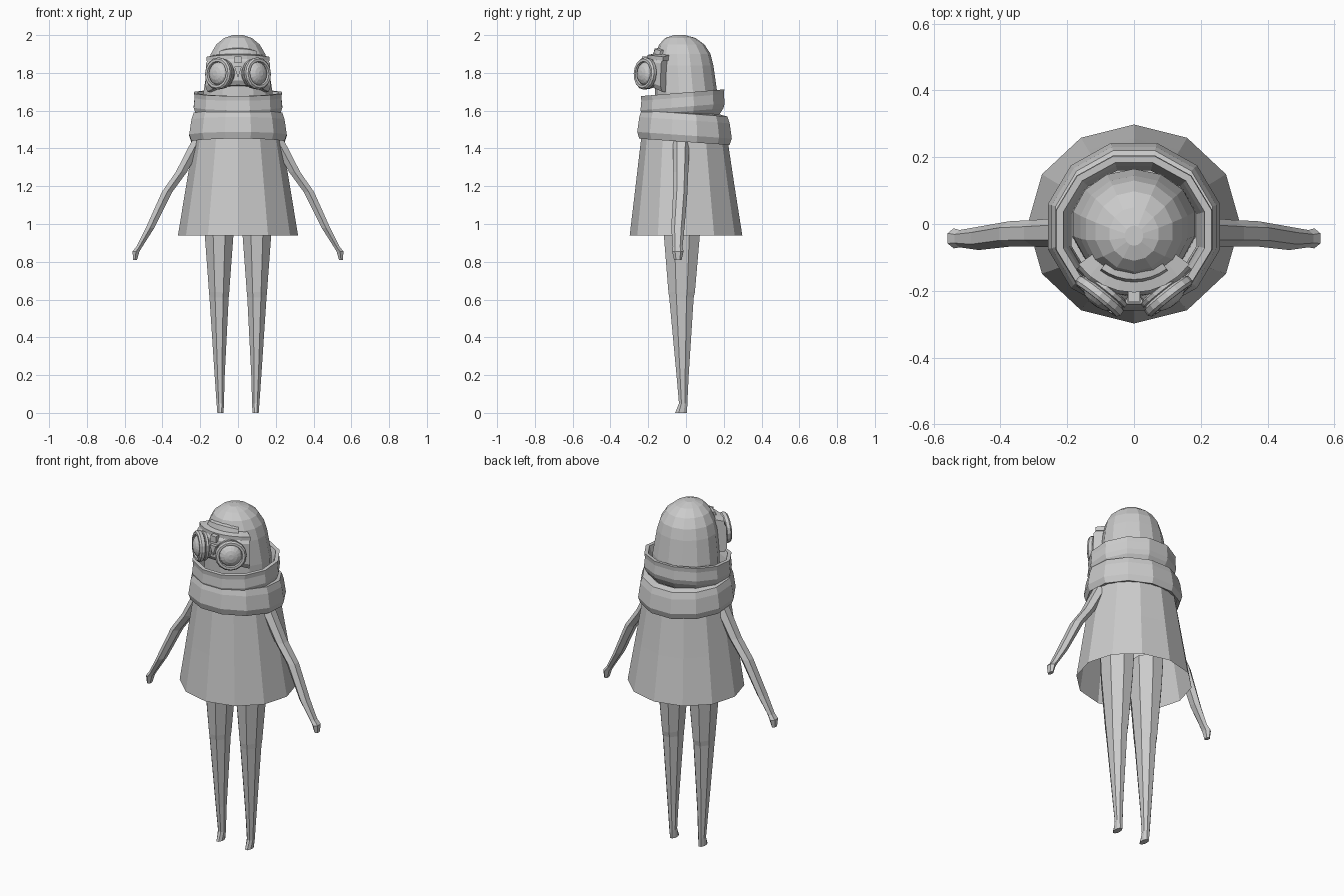
import bpy, bmesh, math
from mathutils import Vector, Matrix

cube = bpy.data.objects.get("Cube")
if cube:
    bpy.data.objects.remove(cube, do_unlink=True)

grey = bpy.data.materials.new("plain grey")
grey.use_nodes = True
colour = (0.6, 0.6, 0.6, 1)
grey.diffuse_color = colour
grey.node_tree.nodes["Principled BSDF"].inputs["Base Color"].default_value = colour


def finish(name, bm):
    bmesh.ops.recalc_face_normals(bm, faces=bm.faces)
    me = bpy.data.meshes.new(name)
    bm.to_mesh(me)
    bm.free()
    me.materials.append(grey)
    ob = bpy.data.objects.new(name, me)
    bpy.context.collection.objects.link(ob)
    return ob


def loft(name, rings, cap_start=False, cap_end=False, closed=True, matrix=None):
    """Skin a list of point rings."""
    bm = bmesh.new()
    rows = [[bm.verts.new(p) for p in ring] for ring in rings]
    n = len(rows[0])
    for a, b in zip(rows, rows[1:]):
        for i in range(n if closed else n - 1):
            j = (i + 1) % n
            bm.faces.new((a[i], a[j], b[j], b[i]))
    if cap_start:
        bm.faces.new(rows[0])
    if cap_end:
        bm.faces.new(rows[-1])
    if matrix:
        bm.transform(matrix)
    return finish(name, bm)


def oval(z, rx, ry, cx=0, cy=0, n=12, turn=0.0, tilt=0.0):
    pts = []
    for i in range(n):
        a = 2 * math.pi * (i + turn) / n
        x, y = rx * math.cos(a), ry * math.sin(a)
        pts.append(Vector((cx + x, cy + y, z + tilt * y)))
    return pts


# Flared coat, open at the hem
loft("coat", [oval(0.94, 0.318, 0.298), oval(1.2, 0.275, 0.262, cy=-0.005),
              oval(1.5, 0.225, 0.222, cy=-0.01)], cap_end=True)

# Hooded head
hood = [(1.5, 0.19, 0.165, 0), (1.7, 0.187, 0.165, 0), (1.84, 0.165, 0.155, -0.01),
        (1.9, 0.148, 0.145, -0.015), (1.95, 0.118, 0.12, -0.022),
        (1.985, 0.075, 0.08, -0.03), (2.0, 0.028, 0.03, -0.035)]
head = loft("hood", [oval(z, rx, ry, cy=c, n=14, turn=0.5) for z, rx, ry, c in hood],
            cap_end=True)

# Wrapped scarf: lower and upper rolls
lower = [(1.5, 0.2), (1.44, 0.23), (1.435, 0.25), (1.47, 0.262), (1.55, 0.25),
         (1.585, 0.238), (1.592, 0.2)]
upper = [(1.56, 0.205), (1.595, 0.23), (1.62, 0.238), (1.67, 0.233), (1.695, 0.236),
         (1.695, 0.215), (1.66, 0.205), (1.56, 0.19)]
loft("scarf_lower", [oval(z, r * 1.02, r * 0.99, cy=-0.008, turn=0.5, tilt=-0.07)
                     for z, r in lower])
loft("scarf_upper", [oval(z, r * 1.02, r * 0.97, cy=-0.018, turn=0.5, tilt=0.08)
                     for z, r in upper])

# Arms and legs
arm = [(0.20, -0.025, 1.46, 0.04, 0.045), (0.30, -0.028, 1.275, 0.034, 0.04),
       (0.375, -0.03, 1.17, 0.032, 0.038), (0.465, -0.043, 0.98, 0.026, 0.035),
       (0.522, -0.044, 0.88, 0.018, 0.026), (0.54, -0.043, 0.855, 0.021, 0.03),
       (0.545, -0.043, 0.81, 0.012, 0.02)]
leg = [(0.1, -0.02, 1.1, 0.09, 0.11), (0.1, -0.022, 0.94, 0.082, 0.103),
       (0.1, -0.023, 0.64, 0.058, 0.076), (0.1, -0.024, 0.61, 0.055, 0.07),
       (0.097, -0.018, 0.2, 0.029, 0.035), (0.094, -0.015, 0.05, 0.021, 0.024),
       (0.093, -0.026, 0.0, 0.018, 0.034)]
for side, s in (("left", 1), ("right", -1)):
    loft(side + "_arm", [oval(z, rx, ry, s * x, y, n=6, turn=0.5) for x, y, z, rx, ry in arm],
         cap_start=True, cap_end=True)
    loft(side + "_leg", [oval(z, rx, ry, s * x, y, n=8, turn=0.5) for x, y, z, rx, ry in leg],
         cap_start=True, cap_end=True)


# Curved plates on the face, each a closed box section swept round the front
def face_band(name, half_angle, section, steps=8):
    rings = []
    for i in range(steps + 1):
        t = 2 * i / steps - 1
        a = math.radians(half_angle * t)
        rings.append([Vector((r * math.sin(a), -r * math.cos(a), z - drop * t * t))
                      for r, z, drop in section])
    return loft(name, rings, True, True)


face_band("mask", 52, [(0.14, 1.73, 0.03), (0.205, 1.735, 0.035), (0.22, 1.76, 0.03),
                       (0.215, 1.86, 0.01), (0.195, 1.89, 0.01), (0.14, 1.89, 0.01)])
face_band("mask_rim", 54, [(0.15, 1.875, 0.01), (0.205, 1.872, 0.01),
                           (0.205, 1.895, 0.01), (0.15, 1.905, 0.01)])
face_band("brow", 36, [(0.13, 1.9, 0.01), (0.174, 1.9, 0.01),
                       (0.166, 1.928, 0.012), (0.13, 1.935, 0.012)])

# Nose bridge details: a small block and a wedge pointing down
def plate(name, outline, front, back):
    loft(name, [[Vector((x, y, z)) for x, z in outline] for y in (front, back)], True, True)


plate("bridge_block", [(-0.018, 1.853), (0.018, 1.853), (0.018, 1.888), (-0.018, 1.888)],
      -0.232, -0.19)
plate("nose_wedge", [(0, 1.775), (0.02, 1.833), (-0.02, 1.833)], -0.235, -0.2)

# Goggle eyepieces, turned round an outward axis
eye = [(-0.08, 0.066), (-0.045, 0.07), (-0.04, 0.08), (-0.028, 0.08), (-0.025, 0.074),
       (-0.018, 0.084), (0.0, 0.085), (0.009, 0.077), (0.009, 0.064), (-0.004, 0.06)]
glass = [(-0.004, 0.061), (0.008, 0.052), (0.018, 0.035), (0.023, 0.014)]
for side, s in (("left", 1), ("right", -1)):
    axis = Vector((0.62 * s, -0.78, 0.06))
    place = Matrix.Translation((0.108 * s, -0.222, 1.797)) @ axis.to_track_quat('Z', 'Y').to_matrix().to_4x4()
    loft(side + "_eyepiece", [oval(d, r, r, n=16) for d, r in eye], cap_start=True, matrix=place)
    loft(side + "_lens", [oval(d, r, r, n=16) for d, r in glass], cap_end=True, matrix=place)
